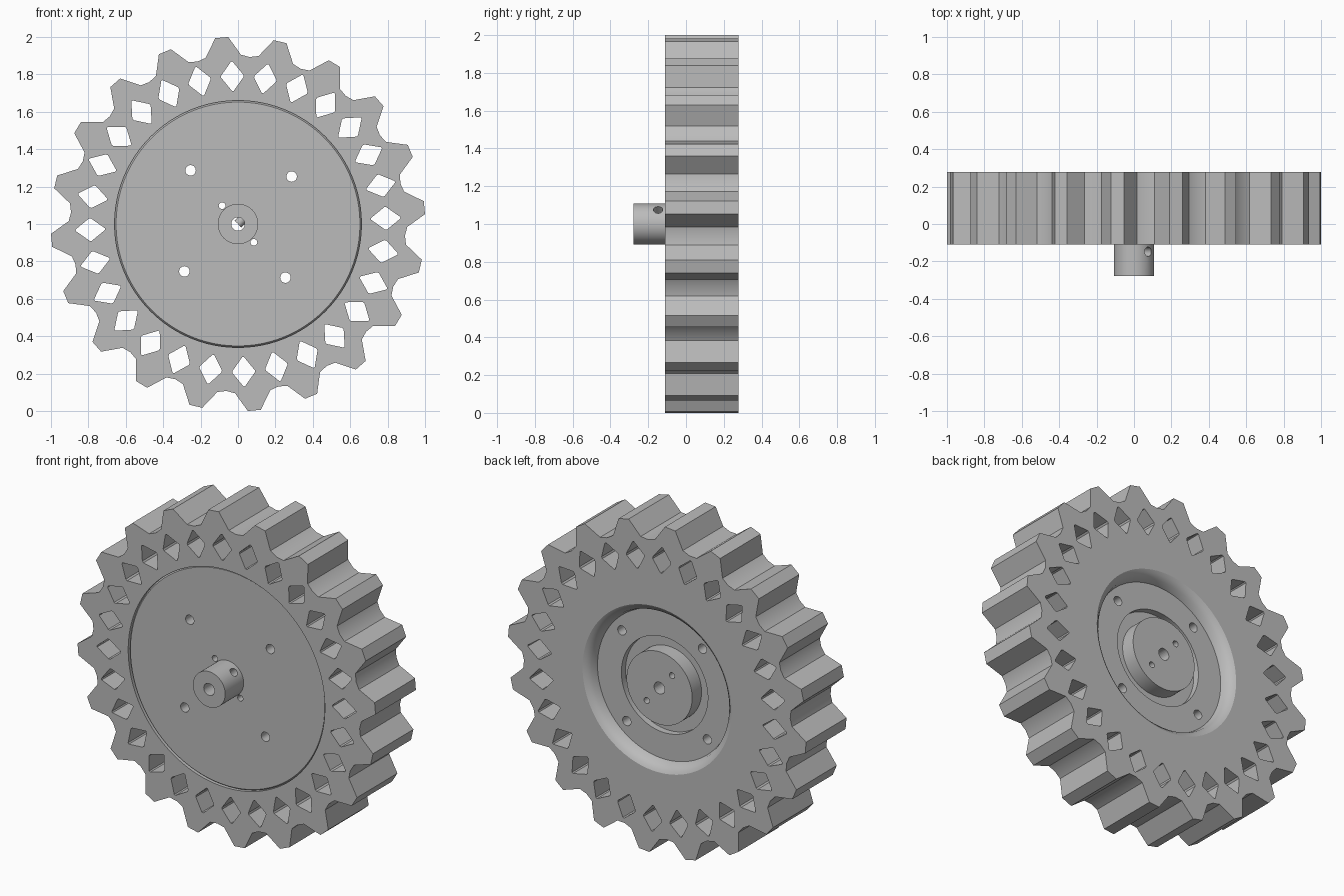
import bpy, bmesh
from math import sin, cos, pi, radians
from mathutils import Matrix, Vector

cube = bpy.data.objects.get("Cube")
if cube:
    bpy.data.objects.remove(cube, do_unlink=True)

grey = bpy.data.materials.new("plain grey")
grey.use_nodes = True
grey.diffuse_color = (0.5, 0.5, 0.5, 1)
grey.node_tree.nodes["Principled BSDF"].inputs["Base Color"].default_value = (0.5, 0.5, 0.5, 1)

CENTRE = Vector((0, 0, 1))
FRONT, BACK = -0.11, 0.277


def polar(r, deg):
    return (r * cos(radians(deg)), r * sin(radians(deg)))


def select_only(ob):
    bpy.ops.object.select_all(action="DESELECT")
    ob.select_set(True)
    bpy.context.view_layer.objects.active = ob


def finish(ob):
    ob.data.materials.clear()
    ob.data.materials.append(grey)
    select_only(ob)
    bpy.ops.object.shade_smooth_by_angle(angle=radians(28))


def extruded(name, loops, y0, y1):
    """Filled outline with inner loops as holes, extruded along y."""
    curve = bpy.data.curves.new(name, "CURVE")
    curve.dimensions, curve.fill_mode = "2D", "BOTH"
    curve.extrude = (y1 - y0) / 2
    for loop in loops:
        spline = curve.splines.new("POLY")
        spline.points.add(len(loop) - 1)
        for point, (x, z) in zip(spline.points, loop):
            point.co = (x, z, 0, 1)
        spline.use_cyclic_u = True
    ob = bpy.data.objects.new(name, curve)
    bpy.context.collection.objects.link(ob)
    ob.location = (0, (y0 + y1) / 2, 1)
    ob.rotation_euler.x = pi / 2
    select_only(ob)
    bpy.ops.object.convert(target="MESH")
    return bpy.context.object


def lathe(name, profile, steps=96):
    """Spin (radius, y) points about the wheel axis."""
    bm = bmesh.new()
    verts = [bm.verts.new((r, y, 0)) for r, y in profile]
    edges = [bm.edges.new(pair) for pair in zip(verts, verts[1:])]
    bmesh.ops.spin(bm, geom=verts + edges, cent=(0, 0, 0), axis=(0, 1, 0),
                   angle=2 * pi, steps=steps, use_merge=True)
    bmesh.ops.remove_doubles(bm, verts=bm.verts, dist=1e-4)
    bmesh.ops.recalc_face_normals(bm, faces=bm.faces)
    mesh = bpy.data.meshes.new(name)
    bm.to_mesh(mesh)
    bm.free()
    ob = bpy.data.objects.new(name, mesh)
    bpy.context.collection.objects.link(ob)
    ob.location = CENTRE
    return ob


def drill(ob, holes):
    """Cut round holes given as (start, end, radius), relative to the axis."""
    bm = bmesh.new()
    for start, end, radius in holes:
        a, b = Vector(start), Vector(end)
        turn = (b - a).to_track_quat("Z", "Y").to_matrix().to_4x4()
        bmesh.ops.create_cone(bm, cap_ends=True, segments=28, radius1=radius, radius2=radius,
                              depth=(b - a).length,
                              matrix=Matrix.Translation((a + b) / 2) @ turn)
    mesh = bpy.data.meshes.new("drill_cutter")
    bm.to_mesh(mesh)
    bm.free()
    cutter = bpy.data.objects.new("drill_cutter", mesh)
    bpy.context.collection.objects.link(cutter)
    cutter.location = CENTRE
    cutter.hide_render = True
    mod = ob.modifiers.new("holes", "BOOLEAN")
    mod.object, mod.solver, mod.operation = cutter, "EXACT", "DIFFERENCE"
    select_only(ob)
    bpy.ops.object.modifier_apply(modifier=mod.name)
    bpy.data.objects.remove(cutter, do_unlink=True)


def through(x, z, radius):
    return ((x, -0.5, z), (x, 0.5, z), radius)


# Toothed outline: flat tip, sloping flanks, shallow rounded valley
TOOTH = [(-9, 0.895), (-6, 0.905), (-2, 1.001), (2, 1.001), (6, 0.905)]
gear = [polar(r, 5 + 18 * i + a) for i in range(20) for a, r in TOOTH]

# Ring of diamond windows with clipped corners
loops = [gear, [polar(0.66, 360 * i / 96) for i in range(96)]]
corners = [Vector(c) for c in ((0.084, 0), (0, 0.064), (-0.084, 0), (0, -0.064))]
for k in range(28):
    angle = radians(92.2) + k * 2 * pi / 28
    turn = Matrix.Rotation(angle, 2)
    diamond = []
    for i, c in enumerate(corners):
        for other in (corners[i - 1], corners[(i + 1) % 4]):
            diamond.append(turn @ (c.lerp(other, 0.07) + Vector((0.79, 0))))
    loops.append([tuple(p) for p in diamond])
finish(extruded("toothed_rim", loops, FRONT, BACK))

# Central disc: flat front, dished back with a raised boss in a groove
disc = lathe("wheel_disc", [
    (0, -0.1), (0.652, -0.1), (0.66, -0.09), (0.66, BACK), (0.5, BACK), (0.484, 0.268),
    (0.462, 0.245), (0.45, 0.205), (0.29, 0.205), (0.29, 0.165),
    (0.22, 0.165), (0.22, 0.255), (0, 0.255)])
axle = through(0, 0, 0.036)
pins = [through(s * 0.085, -s * 0.098, 0.018) for s in (-1, 1)]
bolts = [through(*polar(0.383, 41.5 + 90 * i), 0.028) for i in range(4)]
drill(disc, [axle] + pins + bolts)
finish(disc)

# Front hub with axle bore and a set screw hole
hub = lathe("hub", [(0, -0.277), (0.108, -0.277), (0.108, -0.098), (0, -0.098)], 64)
drill(hub, [axle, ((0, -0.148, 0), (0.15, -0.148, 0.15), 0.025)])
finish(hub)
